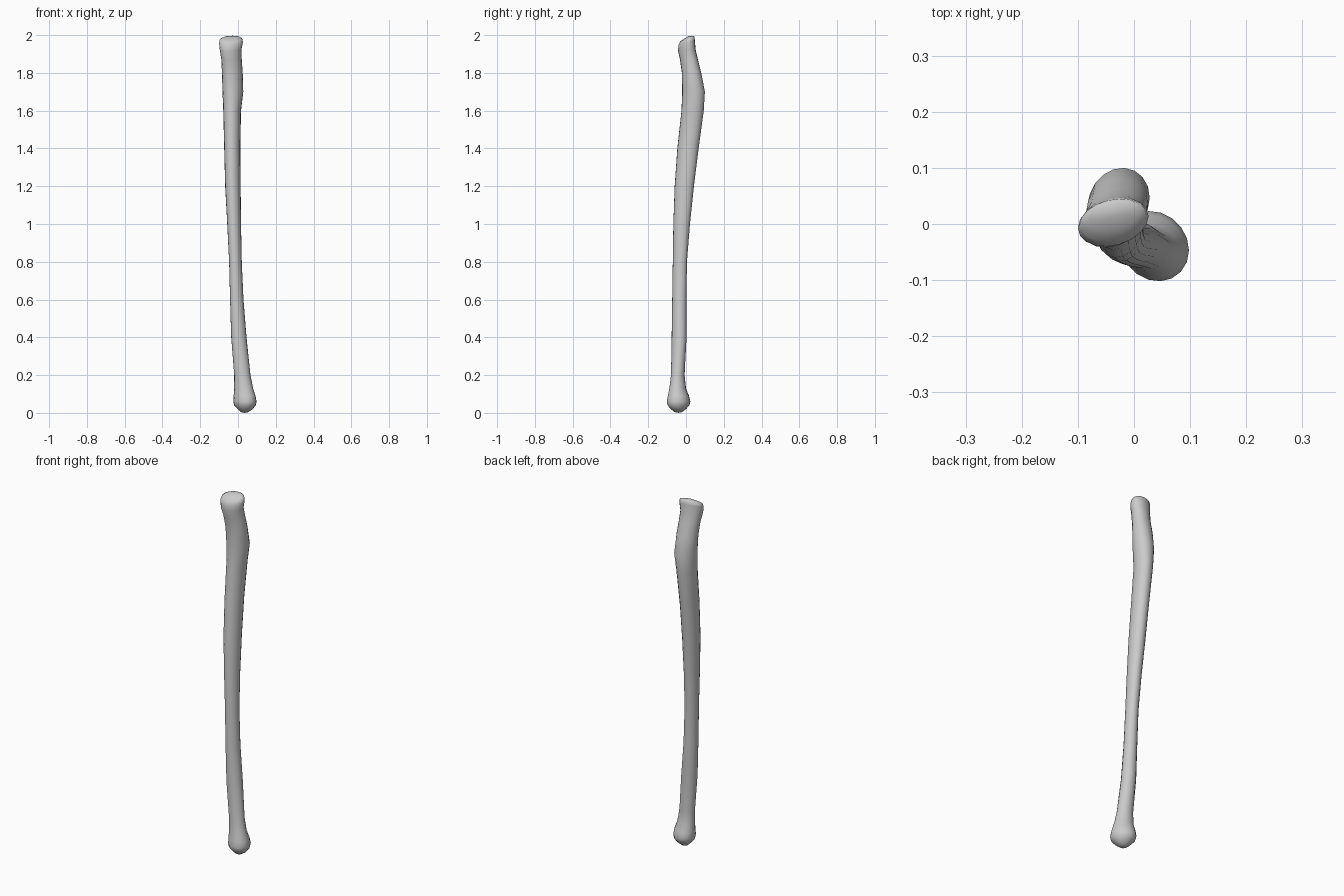
import bpy
import bmesh
import math

SIDES = 18

# Bone cross-sections: height, then left/right extent in x, then front/back extent in y
SECTIONS = [
    (0.004, .015, .055, -.06, -.02),
    (0.02, -.002, .078, -.08, .0),
    (0.04, -.02, .094, -.098, .018),
    (0.06, -.025, .098, -.102, .023),
    (0.09, -.023, .093, -.096, .016),
    (0.13, -.02, .08, -.088, .0),
    (0.2, -.02, .066, -.08, -.007),
    (0.4, -.036, .045, -.076, .003),
    (0.6, -.042, .029, -.073, .002),
    (0.8, -.047, .02, -.07, .005),
    (1, -.057, .016, -.067, .021),
    (1.2, -.068, .014, -.06, .042),
    (1.4, -.073, .012, -.046, .067),
    (1.6, -.078, .016, -.024, .094),
    (1.7, -.082, .028, -.02, .1),
    (1.8, -.085, .025, -.022, .081),
    (1.87, -.088, .02, -.032, .063),
    (1.92, -.096, .018, -.042, .051),
    (1.96, -.1, .026, -.04, .047),
    (1.98, -.097, .022, -.03, .045),
    (1.988, -.08, .005, -.012, .038),
]


def blend(value, start, end):
    """Clamped linear ramp between two heights."""
    return max(0.0, min(1.0, (value - start) / (end - start)))


def add_ring(bm, height, left, right, front, back):
    """One skewed elliptical ring of the bone; the upper end leans forward."""
    centre_x, radius_x = (left + right) / 2, (right - left) / 2
    centre_y, radius_y = (front + back) / 2, (back - front) / 2
    top_amount = blend(height, 1.8, 1.95)
    skew = -.12 + .24 * blend(height, .1, .4) + .12 * top_amount
    tilt = .35 * blend(height, 1.9, 1.98)
    ring = []
    for step in range(SIDES):
        angle = math.tau * step / SIDES
        offset_x = radius_x * math.cos(angle)
        offset_y = radius_y * math.sin(angle + skew)
        ring.append(bm.verts.new((
            centre_x + offset_x,
            centre_y + offset_y,
            height + tilt * offset_y,
        )))
    return ring


def bridge(bm, lower, upper):
    """Join two neighbouring rings with quads."""
    for step in range(SIDES):
        following = (step + 1) % SIDES
        bm.faces.new((lower[step], lower[following],
                      upper[following], upper[step]))


def close_end(bm, ring, height):
    """Close a ring with a fan to a central point."""
    centre = sum((vert.co for vert in ring), ring[0].co * 0) / SIDES
    centre.z = height
    tip = bm.verts.new(centre)
    for step in range(SIDES):
        bm.faces.new((ring[step], ring[(step + 1) % SIDES], tip))


def make_material(name, colour):
    material = bpy.data.materials.new(name)
    material.use_nodes = True
    material.diffuse_color = colour
    shader = material.node_tree.nodes["Principled BSDF"]
    shader.inputs["Base Color"].default_value = colour
    return material


default_cube = bpy.data.objects.get("Cube")
if default_cube:
    bpy.data.objects.remove(default_cube, do_unlink=True)

# Lofted bone with rounded ends
bm = bmesh.new()
rings = [add_ring(bm, *section) for section in SECTIONS]
for lower, upper in zip(rings, rings[1:]):
    bridge(bm, lower, upper)
close_end(bm, rings[0], 0)
close_end(bm, rings[-1], 1.995)
bmesh.ops.recalc_face_normals(bm, faces=bm.faces)
for face in bm.faces:
    face.smooth = True

mesh = bpy.data.meshes.new("long_bone")
bm.to_mesh(mesh)
bm.free()
mesh.materials.append(make_material("light grey", (.6, .6, .6, 1)))
bone = bpy.data.objects.new("long_bone", mesh)
bpy.context.collection.objects.link(bone)
